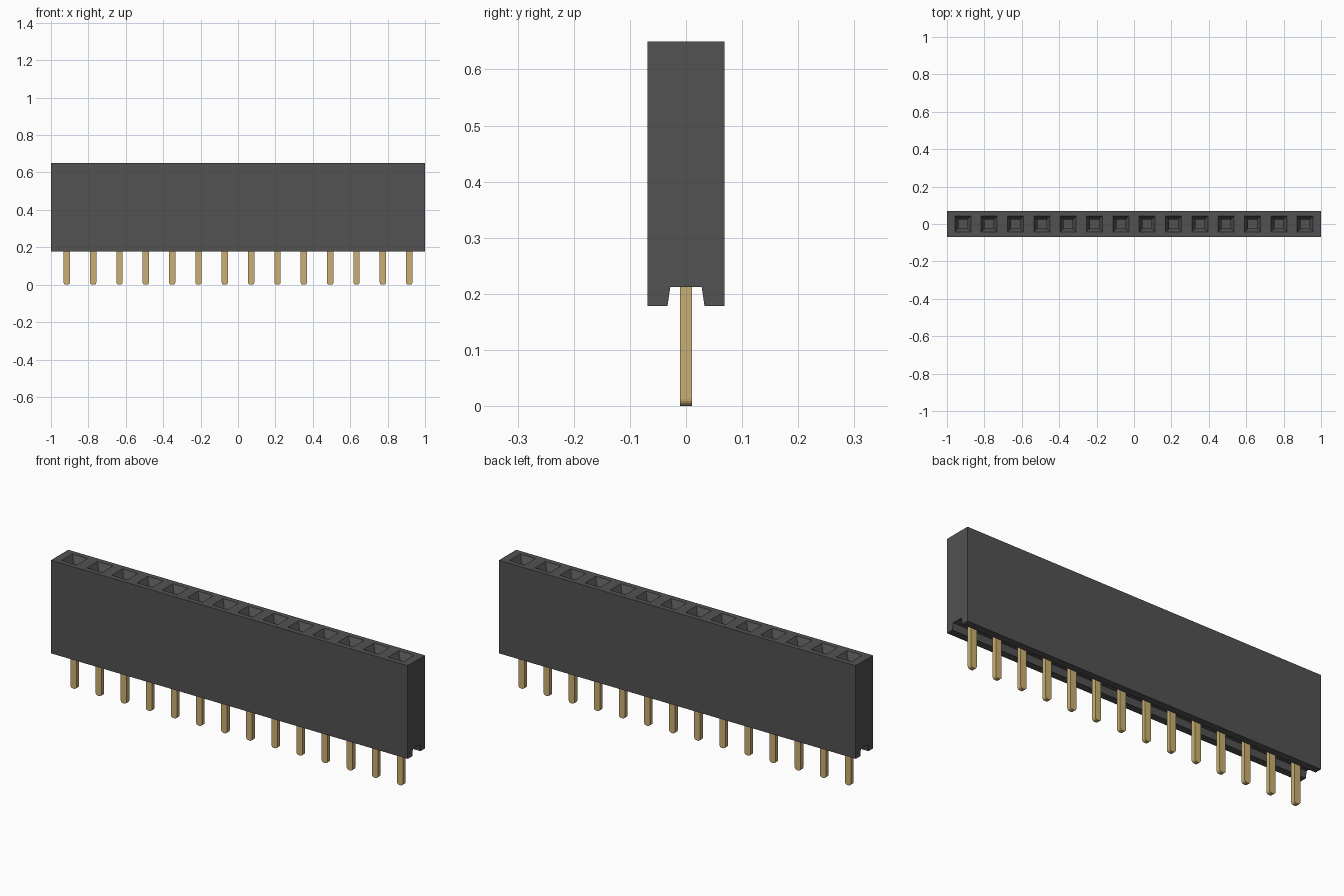
import bpy
import bmesh
from mathutils import Vector

if "Cube" in bpy.data.objects:
    bpy.data.objects.remove(bpy.data.objects["Cube"], do_unlink=True)

COUNT, PITCH = 14, 0.1408
CENTRES = [(i - (COUNT - 1) / 2) * PITCH for i in range(COUNT)]
TOP, BOTTOM, GROOVE = 0.65, 0.178, 0.212
HOLE = 0.043


def material(name, rgb, roughness, metallic=0.0):
    mat = bpy.data.materials.new(name)
    mat.use_nodes = True
    mat.diffuse_color = (*rgb, 1)
    bsdf = mat.node_tree.nodes["Principled BSDF"]
    bsdf.inputs["Base Color"].default_value = (*rgb, 1)
    bsdf.inputs["Roughness"].default_value = roughness
    bsdf.inputs["Metallic"].default_value = metallic
    return mat


def prism(points, offset):
    """Extrude a closed outline by an offset vector."""
    bm = bmesh.new()
    face = bm.faces.new([bm.verts.new(p) for p in points])
    ext = bmesh.ops.extrude_face_region(bm, geom=[face], use_keep_orig=True)
    verts = [g for g in ext["geom"] if isinstance(g, bmesh.types.BMVert)]
    bmesh.ops.translate(bm, verts=verts, vec=offset)
    bmesh.ops.recalc_face_normals(bm, faces=bm.faces)
    return bm


def make_object(name, bm, mat):
    mesh = bpy.data.meshes.new(name)
    bm.to_mesh(mesh)
    bm.free()
    mesh.materials.append(mat)
    obj = bpy.data.objects.new(name, mesh)
    bpy.context.collection.objects.link(obj)
    return obj


black = material("black plastic", (0.085, 0.085, 0.085), 0.6)
gold = material("gold metal", (0.59, 0.43, 0.172), 0.4)

# Housing: block with a tapered groove along its underside
half = [(0.069, TOP), (0.069, BOTTOM), (0.033, BOTTOM), (0.028, GROOVE)]
outline = half + [(-y, z) for y, z in reversed(half)]
bm = prism([(-1, y, z) for y, z in outline], (2, 0, 0))


def cut_top(co, normal):
    faces = [f for f in bm.faces if f.normal.z > 0.9 and f.calc_center_median().z > TOP - 0.001]
    edges = list({e for f in faces for e in f.edges})
    verts = list({v for f in faces for v in f.verts})
    bmesh.ops.bisect_plane(bm, geom=verts + edges + faces, plane_co=co, plane_no=normal)
    bm.normal_update()


bm.normal_update()
for side in (-HOLE, HOLE):
    cut_top((0, side, 0), (0, 1, 0))
    for x in CENTRES:
        cut_top((x + side, 0, 0), (1, 0, 0))

# Sockets: sloped funnel leading into a straight square shaft
cells = []
for f in bm.faces:
    c = f.calc_center_median()
    if c.z > TOP - 0.001 and abs(c.y) < 0.01 and min(abs(c.x - x) for x in CENTRES) < 0.01:
        cells.append(f)
for scale, drop in ((0.024 / HOLE, 0.035), (1.0, 0.2)):
    cells = bmesh.ops.extrude_discrete_faces(bm, faces=cells)["faces"]
    for f in cells:
        c = f.calc_center_median()
        for v in f.verts:
            v.co = c + (v.co - c) * scale - Vector((0, 0, drop))
make_object("housing", bm, black)

# Pins: flat blades with rounded lower corners, sharing one mesh
W, D = 0.0168, 0.0107
bm = prism([(-W, -D, 0), (W, -D, 0), (W, -D, GROOVE + 0.01), (-W, -D, GROOVE + 0.01)], (0, 2 * D, 0))
corners = [e for e in bm.edges if all(v.co.z < 0.001 for v in e.verts)
           and abs(e.verts[0].co.x - e.verts[1].co.x) < 0.001]
bmesh.ops.bevel(bm, geom=corners, offset=0.0125, segments=5, profile=0.5, affect='EDGES')
first = make_object("pin_1", bm, gold)
first.location.x = CENTRES[0]
for i, x in enumerate(CENTRES[1:], 2):
    pin = bpy.data.objects.new(f"pin_{i}", first.data)
    pin.location.x = x
    bpy.context.collection.objects.link(pin)
